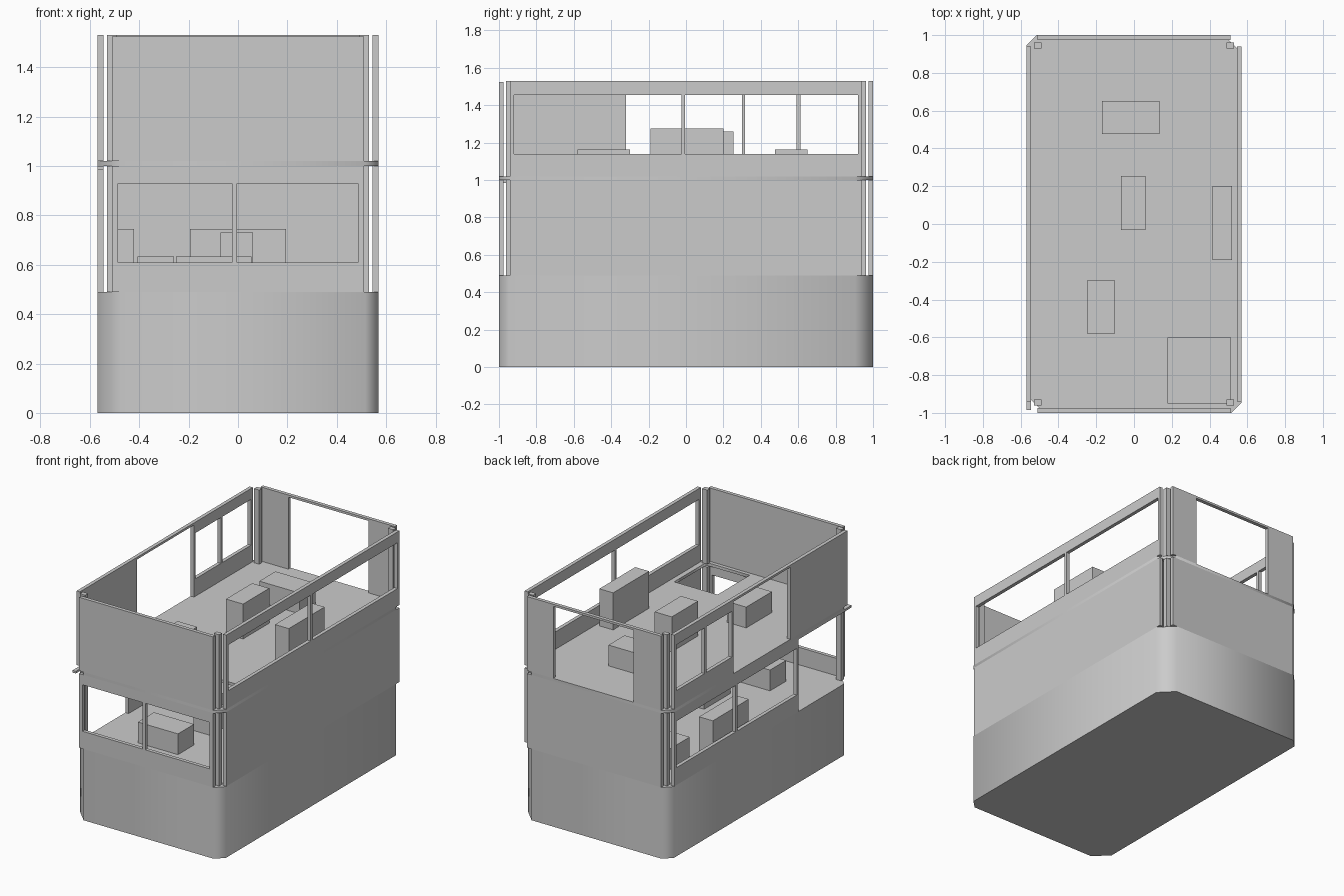
import bpy
import bmesh
from mathutils import Vector

cube = bpy.data.objects.get("Cube")
if cube:
    bpy.data.objects.remove(cube, do_unlink=True)

grey = bpy.data.materials.new("plain_grey")
grey.use_nodes = True
grey.diffuse_color = (0.6, 0.6, 0.6, 1)
grey.node_tree.nodes["Principled BSDF"].inputs["Base Color"].default_value = grey.diffuse_color

GROUND, CEILING, UPPER, TOP = 0.49, 1.0, 1.02, 1.53
HALF_X, HALF_Y, THICK = 0.57, 1.0, 0.025


def link(name, data):
    obj = bpy.data.objects.new(name, data)
    bpy.context.collection.objects.link(obj)
    data.materials.append(grey)
    return obj


def finish(name, bm):
    bmesh.ops.recalc_face_normals(bm, faces=bm.faces)
    mesh = bpy.data.meshes.new(name)
    bm.to_mesh(mesh)
    bm.free()
    return link(name, mesh)


def box(name, x, y, z):
    bm = bmesh.new()
    bmesh.ops.create_cube(bm, size=1)
    for v in bm.verts:
        v.co = [(lo + hi) / 2 + c * (hi - lo) for c, (lo, hi) in zip(v.co, (x, y, z))]
    return finish(name, bm)


def wall(name, axis, outer, span, height, holes=()):
    """Wall running along an axis; holes are (from, to, bottom, top)."""
    us = sorted({*span, *(u for h in holes for u in h[:2])})
    zs = sorted({*height, *(z for h in holes for z in h[2:])})
    bm = bmesh.new()

    def point(u, z):
        return (u, outer, z) if axis == "x" else (outer, u, z)

    for u0, u1 in zip(us, us[1:]):
        for z0, z1 in zip(zs, zs[1:]):
            u, z = (u0 + u1) / 2, (z0 + z1) / 2
            if any(h[0] < u < h[1] and h[2] < z < h[3] for h in holes):
                continue
            bm.faces.new([bm.verts.new(point(*p)) for p in
                          ((u0, z0), (u1, z0), (u1, z1), (u0, z1))])
    bmesh.ops.remove_doubles(bm, verts=bm.verts, dist=0.0001)
    # Give the pierced sheet its thickness, inwards
    depth = -THICK if outer > 0 else THICK
    shift = Vector((0, depth, 0) if axis == "x" else (depth, 0, 0))
    result = bmesh.ops.extrude_face_region(bm, geom=bm.faces[:], use_keep_orig=True)
    moved = [g for g in result["geom"] if isinstance(g, bmesh.types.BMVert)]
    bmesh.ops.translate(bm, verts=moved, vec=shift)
    return finish(name, bm)


def slab(name, outlines, z0, z1):
    """Flat plate from closed outlines; inner outlines become holes."""
    curve = bpy.data.curves.new(name, "CURVE")
    curve.dimensions = "2D"
    curve.fill_mode = "BOTH"
    curve.extrude = (z1 - z0) / 2
    for outline in outlines:
        spline = curve.splines.new("POLY")
        spline.points.add(len(outline) - 1)
        for p, (x, y) in zip(spline.points, outline):
            p.co = (x, y, 0, 1)
        spline.use_cyclic_u = True
    obj = link(name, curve)
    obj.location.z = (z0 + z1) / 2
    bpy.ops.object.select_all(action="DESELECT")
    obj.select_set(True)
    bpy.context.view_layer.objects.active = obj
    bpy.ops.object.convert(target="MESH")
    return obj


# Footprint with two narrow and two wide corner chamfers
footprint = []
for sx, sy in ((-1, -1), (1, -1), (1, 1), (-1, 1)):
    cut = 0.095 if sx == sy else 0.055
    pair = [(sx * HALF_X, sy * (HALF_Y - cut)), (sx * (HALF_X - cut), sy * HALF_Y)]
    footprint += pair if sx == sy else pair[::-1]

# Base block and upper floor with stairwell
slab("base_block", [footprint], 0, GROUND)
stairwell = [(0.18, -0.95), (0.18, -0.6), (0.51, -0.6), (0.51, -0.95)]
slab("upper_floor", [footprint, stairwell], CEILING, UPPER)

# Walls of both storeys
low, high = (GROUND, CEILING), (UPPER, TOP)
win_low, win_high = (0.61, 0.93), (1.14, 1.455)
ends, sides = (-0.51, 0.51), (-0.94, 0.94)
wall("front_wall_lower", "x", -HALF_Y, ends, low,
     [(-0.485, -0.025, *win_low), (-0.005, 0.485, *win_low)])
wall("front_wall_upper", "x", -HALF_Y, ends, (UPPER, 1.525))
wall("back_wall_lower", "x", HALF_Y, ends, low)
wall("back_wall_upper", "x", HALF_Y, ends, high, [(-0.3, 0.31, UPPER, 1.515)])
wall("left_wall_lower", "y", HALF_X, sides, low)
wall("left_wall_upper", "y", HALF_X, sides, high,
     [(-0.92, -0.025, *win_high), (-0.005, 0.92, *win_high)])
wall("right_wall_lower", "y", -HALF_X, (-0.985, 0.94), low,
     [(-0.985, -0.41, GROUND, 0.985),
      (-0.39, 0.255, *win_low), (0.275, 0.92, *win_low)])
wall("right_wall_upper", "y", -HALF_X, sides, high,
     [(-0.32, 0.3, UPPER, 1.515),
      (0.315, 0.592, *win_high), (0.612, 0.92, *win_high)])

# Corner columns
for side, sx in (("left", 1), ("right", -1)):
    for end, sy in (("front", -1), ("back", 1)):
        for level, z in (("lower", low), ("upper", high)):
            box(f"{end}_{side}_column_{level}", sorted((sx * 0.49, sx * 0.53)),
                sorted((sy * 0.93, sy * 0.962)), z)

# Furniture blocks: centre x, centre y, turned, floor height
kinds = {"table": (0.305, 0.175, 0.143), "bench": (0.147, 0.28, 0.143),
         "cabinet": (0.105, 0.39, 0.255), "counter": (0.13, 0.285, 0.24)}
furniture = [
    ("table", -0.018, 0.563, False, UPPER), ("bench", -0.175, -0.44, False, UPPER),
    ("cabinet", 0.467, 0.005, False, UPPER), ("counter", -0.005, 0.112, False, UPPER),
    ("table", -0.098, -0.643, False, GROUND), ("bench", -0.333, 0.68, False, GROUND),
    ("cabinet", -0.473, 0.264, False, GROUND), ("counter", -0.005, -0.24, False, GROUND),
    ("cabinet", 0, 0.9, True, GROUND)]
for kind, cx, cy, turned, floor in furniture:
    w, d, h = kinds[kind]
    if turned:
        w, d = d, w
    box(kind, (cx - w / 2, cx + w / 2), (cy - d / 2, cy + d / 2), (floor, floor + h))
